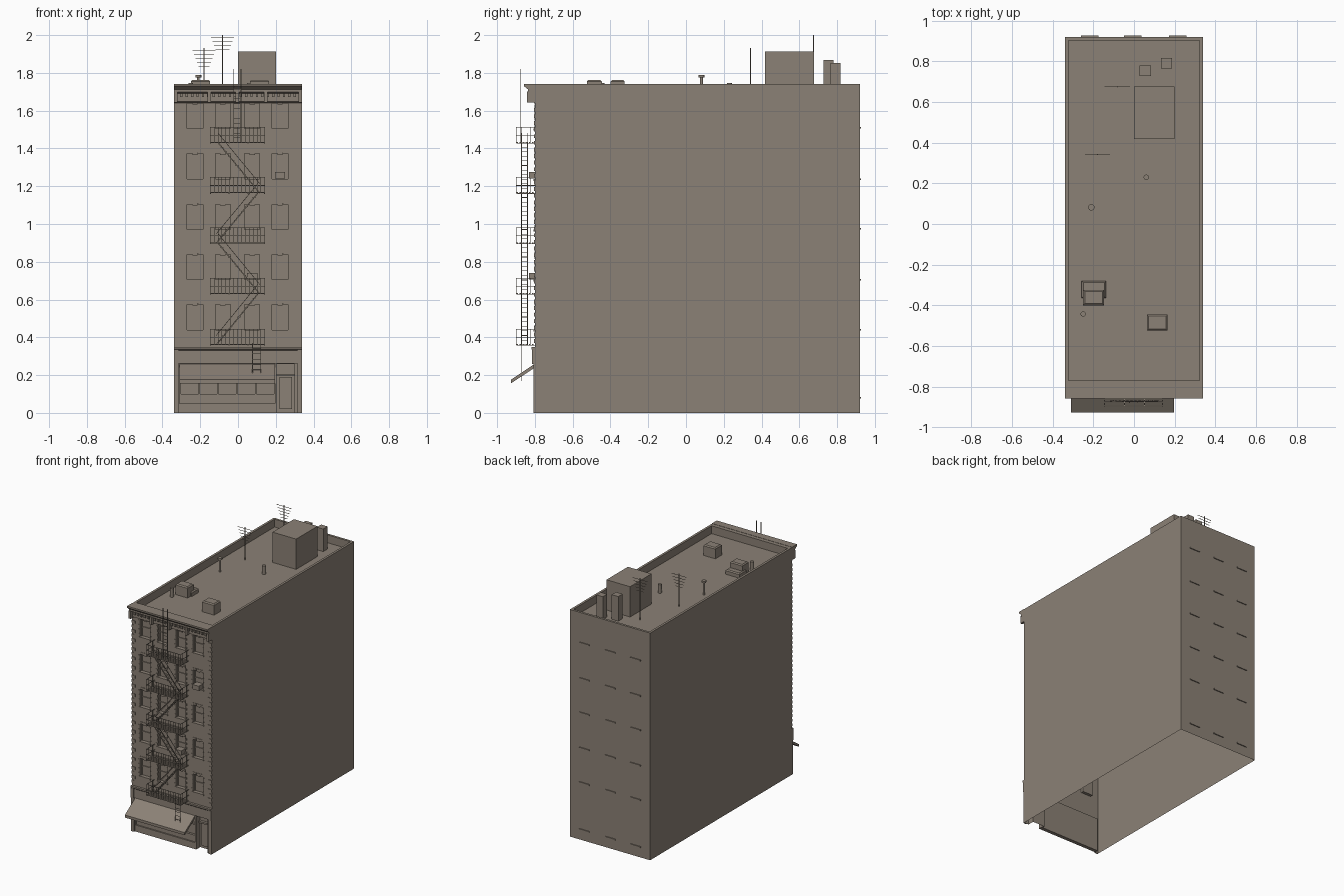
import bpy, bmesh, math
from mathutils import Vector

if "Cube" in bpy.data.objects:
    bpy.data.objects.remove(bpy.data.objects["Cube"])

stone = bpy.data.materials.new("taupe_stone")
stone.diffuse_color = (0.26, 0.22, 0.18, 1)
stone.use_nodes = True
stone.node_tree.nodes["Principled BSDF"].inputs["Base Color"].default_value = stone.diffuse_color


def finish(name, bm, recalc=True):
    if recalc:
        bmesh.ops.recalc_face_normals(bm, faces=bm.faces)
    me = bpy.data.meshes.new(name)
    bm.to_mesh(me)
    bm.free()
    me.materials.append(stone)
    ob = bpy.data.objects.new(name, me)
    bpy.context.collection.objects.link(ob)
    return ob


def quad(bm, *pts):
    bm.faces.new([bm.verts.new(p) for p in pts])


def box(bm, x0, x1, y0, y1, z0, z1):
    v = [bm.verts.new((x, y, z)) for x in (x0, x1) for y in (y0, y1) for z in (z0, z1)]
    for f in ((0, 1, 3, 2), (4, 6, 7, 5), (0, 4, 5, 1), (2, 3, 7, 6), (0, 2, 6, 4), (1, 5, 7, 3)):
        bm.faces.new([v[i] for i in f])


def bar(bm, a, b, r=0.002, sides=4):
    a, b = Vector(a), Vector(b)
    d = (b - a).normalized()
    u = d.cross(Vector((0, 1, 0)) if abs(d.y) < 0.9 else Vector((1, 0, 0))).normalized()
    w = d.cross(u)
    ang = [2 * math.pi * (i + 0.5) / sides for i in range(sides)]
    rings = [[bm.verts.new(p + (u * math.cos(t) + w * math.sin(t)) * r) for t in ang] for p in (a, b)]
    for i in range(sides):
        j = (i + 1) % sides
        bm.faces.new((rings[0][i], rings[0][j], rings[1][j], rings[1][i]))
    bm.faces.new(rings[0])
    bm.faces.new(rings[1])


def extrude_x(name, profile, x0, x1):
    bm = bmesh.new()
    ends = [[bm.verts.new((x, y, z)) for y, z in profile] for x in (x0, x1)]
    n = len(profile)
    for i in range(n):
        j = (i + 1) % n
        bm.faces.new((ends[0][i], ends[0][j], ends[1][j], ends[1][i]))
    bm.faces.new(ends[0])
    bm.faces.new(ends[1])
    return finish(name, bm)


W, F, B, TOP, ROOF = 0.34, -0.80, 0.92, 1.74, 1.68
COLS = [(-0.27, -0.185), (-0.12, -0.04), (0.035, 0.115), (0.18, 0.265)]
ROWS = [0.44, 0.705, 0.97, 1.238, 1.505]
WH = 0.138

# Side and back walls, parapet and sunken roof, open underneath
bm = bmesh.new()
quad(bm, (W, F, 0), (W, B, 0), (W, B, TOP), (W, F, TOP))
quad(bm, (-W, B, 0), (-W, F, 0), (-W, F, TOP), (-W, B, TOP))
quad(bm, (W, B, 0), (-W, B, 0), (-W, B, TOP), (W, B, TOP))
out = [(-W, F), (W, F), (W, B), (-W, B)]
inn = [(-0.322, -0.77), (0.322, -0.77), (0.322, 0.902), (-0.322, 0.902)]
for i in range(4):
    j = (i + 1) % 4
    quad(bm, (*out[i], TOP), (*out[j], TOP), (*inn[j], TOP), (*inn[i], TOP))
    quad(bm, (*inn[i], TOP), (*inn[j], TOP), (*inn[j], ROOF), (*inn[i], ROOF))
quad(bm, *[(x, y, ROOF) for x, y in inn])
finish("building_shell", bm, False)

# Front wall with recessed windows, shop front and door
holes = [(a, b, z, z + WH, 0.022) for z in ROWS for a, b in COLS]
holes += [(-0.31, 0.2, 0.0, 0.26, 0.03), (0.2, 0.3, 0.0, 0.26, 0.05)]
xs = sorted({-W, W} | {v for h in holes for v in h[:2]})
zs = sorted({0, TOP} | {v for h in holes for v in h[2:4]})
bm = bmesh.new()
for a, b in zip(xs, xs[1:]):
    for c, d in zip(zs, zs[1:]):
        mx, mz = (a + b) / 2, (c + d) / 2
        if not any(h[0] < mx < h[1] and h[2] < mz < h[3] for h in holes):
            quad(bm, (a, F, c), (b, F, c), (b, F, d), (a, F, d))
for a, b, c, d, dep in holes:
    y = F + dep
    quad(bm, (a, y, c), (b, y, c), (b, y, d), (a, y, d))
    quad(bm, (a, F, c), (a, y, c), (a, y, d), (a, F, d))
    quad(bm, (b, y, c), (b, F, c), (b, F, d), (b, y, d))
    quad(bm, (a, F, d), (a, y, d), (b, y, d), (b, F, d))
    if c > 0:
        quad(bm, (a, y, c), (a, F, c), (b, F, c), (b, y, c))
finish("front_wall", bm, False)

# Window sashes, sills, scalloped heads and toothed jambs
bm = bmesh.new()
for z in ROWS:
    for a, b in COLS:
        m, y = (a + b) / 2, F + 0.022
        box(bm, a, b, y - 0.006, y, z + 0.066, z + 0.073)
        for x in (a, b - 0.006):
            box(bm, x, x + 0.006, y - 0.006, y, z, z + WH)
        box(bm, a - 0.006, b + 0.006, F - 0.007, F, z - 0.01, z)
        for x, drop in ((a, 0.004), (m - 0.014, 0.01), (b - 0.028, 0.004)):
            box(bm, x, x + 0.028, F - 0.003, F + 0.01, z + WH - drop, z + WH + 0.012)
        for k in range(4):
            for x in (a - 0.012, b):
                box(bm, x, x + 0.012, F - 0.003, F, z + 0.008 + k * 0.034, z + 0.024 + k * 0.034)
finish("window_trim", bm)

# Corner quoins
bm = bmesh.new()
for k in range(36):
    w = 0.032 if k % 2 else 0.02
    for x in (-W, W - w):
        box(bm, x, x + w, F - 0.004, F, 0.37 + k * 0.035, 0.39 + k * 0.035)
finish("corner_quoins", bm)

# Cornice, brackets and dentils
extrude_x("cornice", [(F, 1.742), (-0.858, 1.742), (-0.858, 1.73), (-0.836, 1.712), (-0.836, 1.698),
                      (-0.816, 1.69), (-0.816, 1.648), (F, 1.64)], -W, W)
bm = bmesh.new()
for x in (-0.33, -0.1525, -0.003, 0.1475, 0.33):
    box(bm, x - 0.009, x + 0.009, -0.842, F, 1.642, 1.702)
for k in range(22):
    x = -0.3 + k * 0.0286
    box(bm, x - 0.006, x + 0.006, -0.828, F, 1.672, 1.692)
finish("cornice_brackets", bm)

# Street level: fascia, pilasters, panels and door
extrude_x("shop_fascia", [(F, 0.35), (-0.818, 0.35), (-0.818, 0.338), (-0.808, 0.33), (-0.808, 0.262), (F, 0.262)], -W, W)
bm = bmesh.new()
for s in (-1, 1):
    box(bm, min(s * 0.315, s * W), max(s * 0.315, s * W), -0.808, F, 0, 0.262)
    box(bm, min(s * 0.315, s * W), max(s * 0.315, s * W), -0.815, F, 0.26, 0.335)
box(bm, -0.31, 0.2, F + 0.002, F + 0.03, 0, 0.05)
box(bm, -0.31, 0.2, F + 0.012, F + 0.03, 0.05, 0.1)
box(bm, -0.31, 0.2, F + 0.015, F + 0.03, 0.178, 0.19)
for k in range(6):
    x = -0.31 + k * 0.1
    box(bm, x, x + 0.008, F + 0.015, F + 0.03, 0.1, 0.26)
box(bm, 0.195, 0.205, F + 0.002, F + 0.05, 0, 0.26)
box(bm, 0.205, 0.3, F + 0.03, F + 0.05, 0.195, 0.207)
box(bm, 0.22, 0.285, F + 0.042, F + 0.05, 0.02, 0.19)
finish("shop_front", bm)
extrude_x("awning", [(F, 0.26), (-0.927, 0.176), (-0.927, 0.156), (F, 0.24)], -0.31, 0.197)

# Fire escape balconies
X0, X1, Y0 = -0.147, 0.142, -0.898
LEVELS = [0.36, 0.63, 0.898, 1.164, 1.43]
bm = bmesh.new()
for z in LEVELS:
    for k in range(6):
        y = Y0 + k * 0.0165
        box(bm, X0, X1, y, y + 0.009, z, z + 0.005)
    for x in (X0, -0.05, 0.05, X1 - 0.005):
        box(bm, x, x + 0.005, Y0, F, z - 0.004, z)
    for h in (0.04, 0.083):
        bar(bm, (X0, Y0, z + h), (X1, Y0, z + h), 0.0022)
        for x in (X0, X1):
            bar(bm, (x, Y0, z + h), (x, F, z + h), 0.0022)
    for k in range(15):
        x = X0 + (X1 - X0) * k / 14
        bar(bm, (x, Y0, z), (x, Y0, z + 0.083), 0.0018)
    for x in (X0, X1):
        for y in (-0.87, -0.825):
            bar(bm, (x, y, z), (x, y, z + 0.083), 0.0018)
finish("fire_escape_balconies", bm)

# Zigzag stairs between balconies
bm = bmesh.new()
for i in range(4):
    s = 1 if i % 2 == 0 else -1
    a, b = Vector((-0.115 * s, 0, LEVELS[i])), Vector((0.105 * s, 0, LEVELS[i + 1]))
    for y in (-0.838, -0.872):
        o = Vector((0, y, 0))
        bar(bm, a + o, b + o, 0.004)
        bar(bm, a + o + Vector((0, 0, 0.05)), b + o + Vector((0, 0, 0.05)), 0.0022)
    for k in range(1, 11):
        p = a.lerp(b, k / 11)
        box(bm, p.x - 0.007, p.x + 0.007, -0.872, -0.838, p.z - 0.001, p.z + 0.002)
finish("fire_escape_stairs", bm)

# Roof ladder and street drop ladder
for name, xa, xb, y, z0, z1 in (("roof_ladder", -0.022, 0.016, -0.878, 1.43, 1.82),
                                ("drop_ladder", 0.077, 0.12, -0.87, 0.17, 0.37)):
    bm = bmesh.new()
    for x in (xa, xb):
        bar(bm, (x, y, z0), (x, y, z1), 0.003)
    n = 7 if z0 < 1 else 12
    for k in range(1, n):
        z = z0 + (min(z1, TOP) - z0) * k / n
        bar(bm, (xa, y, z), (xb, y, z), 0.0018)
    finish(name, bm)

# Window air conditioners
bm = bmesh.new()
box(bm, 0.195, 0.25, -0.832, F + 0.02, 1.24, 1.275)
box(bm, 0.048, 0.102, -0.832, F + 0.02, 0.706, 0.74)
finish("air_conditioners", bm)

# Rear window sills
bm = bmesh.new()
for z in (0.08, 0.44, 0.705, 0.975, 1.238, 1.51):
    for x in (-0.218, -0.005, 0.215):
        box(bm, x - 0.043, x + 0.043, B, 0.927, z - 0.004, z + 0.004)
finish("rear_sills", bm)

# Stair bulkhead and chimneys
for name, d in (("stair_bulkhead", (0, 0.2, 0.418, 0.677, ROOF, 1.912)),
                ("chimney_left", (0.028, 0.084, 0.727, 0.78, ROOF, 1.868)),
                ("chimney_right", (0.133, 0.187, 0.765, 0.817, ROOF, 1.853))):
    bm = bmesh.new()
    box(bm, *d)
    finish(name, bm)

# Roof ventilation units with softened edges
for name, d in (("vent_unit_right", (0.063, 0.165, -0.525, -0.445, ROOF, 1.762)),
                ("vent_unit_left", (-0.25, -0.147, -0.4, -0.325, ROOF, 1.762)),
                ("vent_duct", (-0.257, -0.137, -0.365, -0.28, ROOF, 1.715))):
    bm = bmesh.new()
    box(bm, *d)
    top = [e for e in bm.edges if all(v.co.z > ROOF + 0.01 for v in e.verts)]
    bmesh.ops.bevel(bm, geom=top, offset=0.008, segments=1, affect='EDGES')
    finish(name, bm)

# Vent pipes
bm = bmesh.new()
bar(bm, (0.06, 0.23, ROOF), (0.06, 0.23, 1.746), 0.013, 12)
bar(bm, (-0.25, -0.443, ROOF), (-0.25, -0.443, 1.746), 0.013, 12)
bar(bm, (-0.21, 0.082, ROOF), (-0.21, 0.082, 1.775), 0.007, 12)
bar(bm, (-0.21, 0.082, 1.775), (-0.21, 0.082, 1.789), 0.016, 12)
finish("vent_pipes", bm)

# Aerials
bm = bmesh.new()
for x, y, z in ((-0.082, 0.675, 2.0), (-0.18, 0.342, 1.932)):
    bar(bm, (x, y, ROOF), (x, y, z), 0.003, 6)
    for k in range(5):
        w = 0.062 - 0.008 * k
        bar(bm, (x - w, y, z - 0.012 - k * 0.022), (x + w, y, z - 0.012 - k * 0.022), 0.0018)
finish("roof_aerials", bm)
